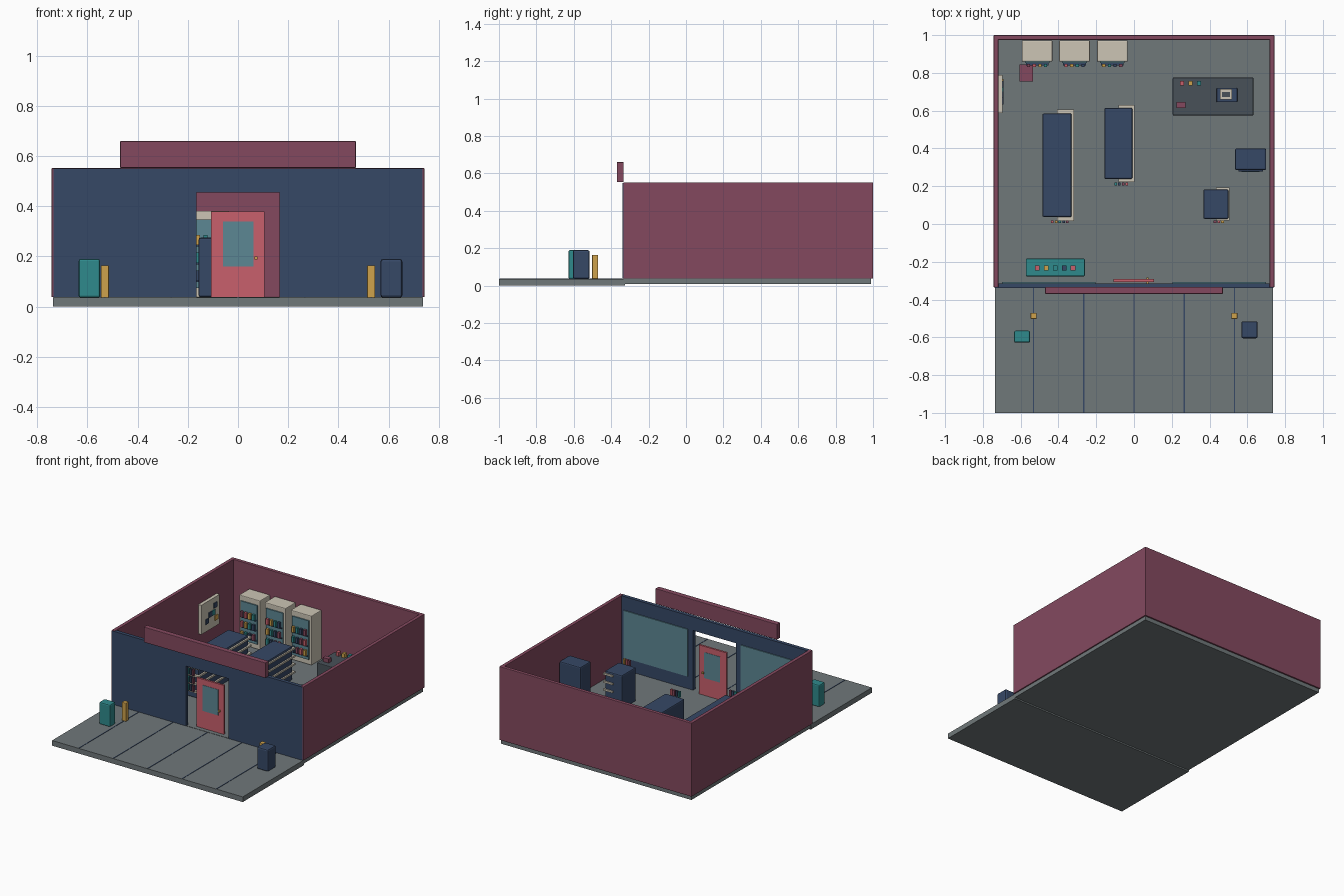
import bpy
import bmesh
from mathutils import Matrix, Vector

cube = bpy.data.objects.get("Cube")
if cube:
    bpy.data.objects.remove(cube, do_unlink=True)


# Flat colours
def material(name, hex_code):
    srgb = [int(hex_code[i:i + 2], 16) / 255 for i in (0, 2, 4)]
    linear = [((c + 0.055) / 1.055) ** 2.4 for c in srgb] + [1]
    mat = bpy.data.materials.new(name)
    mat.use_nodes = True
    mat.diffuse_color = linear
    bsdf = mat.node_tree.nodes["Principled BSDF"]
    bsdf.inputs["Base Color"].default_value = linear
    bsdf.inputs["Roughness"].default_value = 0.8
    return mat


MAROON = material("maroon", "84495F")
NAVY = material("navy", "364866")
SLATE = material("slate grey", "70787A")
DARK = material("dark slate", "485158")
CREAM = material("cream", "CCC5B5")
TEAL = material("teal", "2F8A8C")
GLASS = material("glass blue", "5C8794")
CORAL = material("coral", "C8606C")
GOLD = material("gold", "CFA24C")
GOODS = [CORAL, GOLD, TEAL, NAVY, MAROON]


def boxes(name, extents, colours, bevel=0):
    """One object from a list of (x range, y range, z range) boxes."""
    mesh = bpy.data.meshes.new(name)
    palette = list(dict.fromkeys(colours))
    for mat in palette:
        mesh.materials.append(mat)
    bm = bmesh.new()
    for i, ranges in enumerate(extents):
        centre = Vector([(a + b) / 2 for a, b in ranges])
        size = Vector([b - a for a, b in ranges])
        made = bmesh.ops.create_cube(
            bm, size=1, matrix=Matrix.Translation(centre) @ Matrix.Diagonal(size).to_4x4())
        for face in {f for v in made["verts"] for f in v.link_faces}:
            face.material_index = palette.index(colours[i % len(colours)])
    bm.to_mesh(mesh)
    bm.free()
    obj = bpy.data.objects.new(name, mesh)
    bpy.context.collection.objects.link(obj)
    if bevel:
        mod = obj.modifiers.new("soft edges", "BEVEL")
        mod.width = bevel
        mod.segments = 2
    return obj


def box(name, colour, xs, ys, zs, bevel=0):
    return boxes(name, [(xs, ys, zs)], [colour], bevel)


def around(centre, size):
    return (centre - size / 2, centre + size / 2)


def product_row(name, centre_x, spacing, count, y, levels, width, height, colours):
    items = []
    for z in levels:
        for i in range(count):
            x = centre_x + (i - (count - 1) / 2) * spacing
            items.append((around(x, width), around(y, width), (z, z + height)))
    boxes(name, items, colours)


# Ground
box("shop_floor", SLATE, (-0.735, 0.735), (-0.335, 0.99), (0.01, 0.038))
box("pavement", SLATE, (-0.737, 0.737), (-1, -0.325), (0, 0.036))
boxes("pavement_seams", [(around(i * 0.266, 0.006), (-0.998, -0.34), (0.03, 0.038))
                         for i in range(-2, 3)], [NAVY])

# Outer walls
box("back_wall", MAROON, (-0.743, 0.743), (0.975, 1), (0.038, 0.552), 0.003)
for side, s in (("right", -1), ("left", 1)):
    def mirror(a, b):
        return tuple(sorted((s * a, s * b)))

    box(side + "_wall", MAROON, mirror(0.718, 0.743), (-0.335, 0.995), (0.038, 0.552), 0.003)
    # Shopfront panel with a glazed inner face
    box(side + "_front_panel", NAVY, mirror(0.165, 0.735), (-0.339, -0.314), (0.038, 0.55))
    box(side + "_inner_glazing", GLASS, mirror(0.205, 0.7), (-0.314, -0.308), (0.125, 0.455))
    # Pavement post
    box(side + "_post", GOLD, mirror(0.515, 0.547), (-0.502, -0.47), (0.036, 0.165), 0.003)

box("door_lintel", NAVY, (-0.165, 0.165), (-0.337, -0.314), (0.455, 0.55))
box("sign_board", MAROON, (-0.47, 0.47), (-0.37, -0.333), (0.553, 0.66), 0.003)

# Door
box("door", CORAL, (-0.108, 0.105), (-0.306, -0.292), (0.038, 0.38))
box("door_glass", GLASS, (-0.06, 0.062), (-0.308, -0.29), (0.16, 0.34))
box("door_handle", GOLD, (0.066, 0.078), (-0.314, -0.284), (0.188, 0.2))

# Pavement boxes
box("teal_street_box", TEAL, (-0.635, -0.55), (-0.628, -0.565), (0.036, 0.19), 0.008)
box("navy_street_bin", NAVY, (0.568, 0.655), (-0.605, -0.515), (0.036, 0.19), 0.01)

# Shelving units: a solid core with boards past the left side and ends
SHELVES = (0.09, 0.145, 0.2, 0.255)
for name, x0, x1, y0, y1, lip, count, shift in (
        ("long_shelf", -0.485, -0.33, 0.037, 0.585, 0.02, 5, 0.015),
        ("middle_shelf", -0.157, -0.008, 0.238, 0.615, 0.016, 4, 0.015),
        ("small_shelf", 0.367, 0.5, 0.027, 0.183, 0.009, 3, 0.015)):
    mid = (x0 + x1) / 2
    box(name + "_core", NAVY, (x0, x1), (y0, y1), (0.038, 0.275), 0.008)
    boxes(name + "_boards", [((mid, x1 + lip * 0.6), (y0 - lip, y1 + lip), around(z, 0.012))
                             for z in SHELVES], [CREAM])
    product_row(name + "_goods", mid + shift, 0.02, count, y0 - 0.026 if lip > 0.01 else y0 - 0.015,
                [z + 0.006 for z in SHELVES], 0.014, 0.04, GOODS)

# Tall drinks coolers along the back wall
for number, x in enumerate((-0.513, -0.315, -0.115), 1):
    name = "cooler_%d" % number
    box(name + "_body", CREAM, around(x, 0.162), (0.86, 0.972), (0.038, 0.382), 0.005)
    box(name + "_glass", GLASS, around(x, 0.13), (0.852, 0.861), (0.075, 0.347))
    levels = (0.105, 0.175, 0.245)
    boxes(name + "_ledges", [(around(x, 0.12), (0.84, 0.855), (z - 0.006, z)) for z in levels], [NAVY])
    product_row(name + "_goods", x, 0.03, 4, 0.839, levels, 0.017, 0.04,
                GOODS[number:] + GOODS[:number])

# Low crate beside the coolers
box("maroon_crate", MAROON, (-0.605, -0.535), (0.755, 0.845), (0.038, 0.12))

# Wall notice with coloured tiles
box("notice_board", CREAM, (-0.719, -0.695), (0.587, 0.79), (0.18, 0.385))
boxes("notice_tiles", [((-0.696, -0.69), around(y, 0.035), around(z, 0.035))
                       for y, z in ((0.65, 0.25), (0.685, 0.285), (0.72, 0.285), (0.74, 0.33), (0.75, 0.24))],
      [NAVY, NAVY, TEAL, NAVY, GOLD])

# Sales counter
box("counter", DARK, (0.205, 0.632), (0.575, 0.775), (0.038, 0.23), 0.004)
boxes("counter_sweets", [(around(x, 0.022), around(0.745, 0.026), (0.23, 0.258))
                         for x in (0.255, 0.3, 0.345)], [CORAL, GOLD, TEAL])
box("counter_box", MAROON, (0.226, 0.272), (0.613, 0.645), (0.23, 0.258))
box("till_base", NAVY, (0.437, 0.547), (0.645, 0.72), (0.23, 0.262), 0.004)
box("till_screen", CREAM, (0.455, 0.518), (0.66, 0.715), (0.262, 0.285))
box("till_display", DARK, (0.466, 0.507), (0.672, 0.698), (0.285, 0.288))

# Service machine near the left wall
box("machine_body", NAVY, (0.535, 0.7), (0.285, 0.4), (0.038, 0.37), 0.008)
box("machine_front", NAVY, (0.553, 0.682), (0.278, 0.286), (0.06, 0.35))
box("machine_screen", GLASS, (0.57, 0.665), (0.275, 0.279), (0.24, 0.33))

# Display table behind the window
box("display_table", TEAL, (-0.573, -0.26), (-0.277, -0.183), (0.038, 0.18), 0.006)
product_row("display_goods", -0.417, 0.047, 5, -0.233, [0.18], 0.024, 0.025,
            [CORAL, GOLD, TEAL, NAVY, CORAL])
